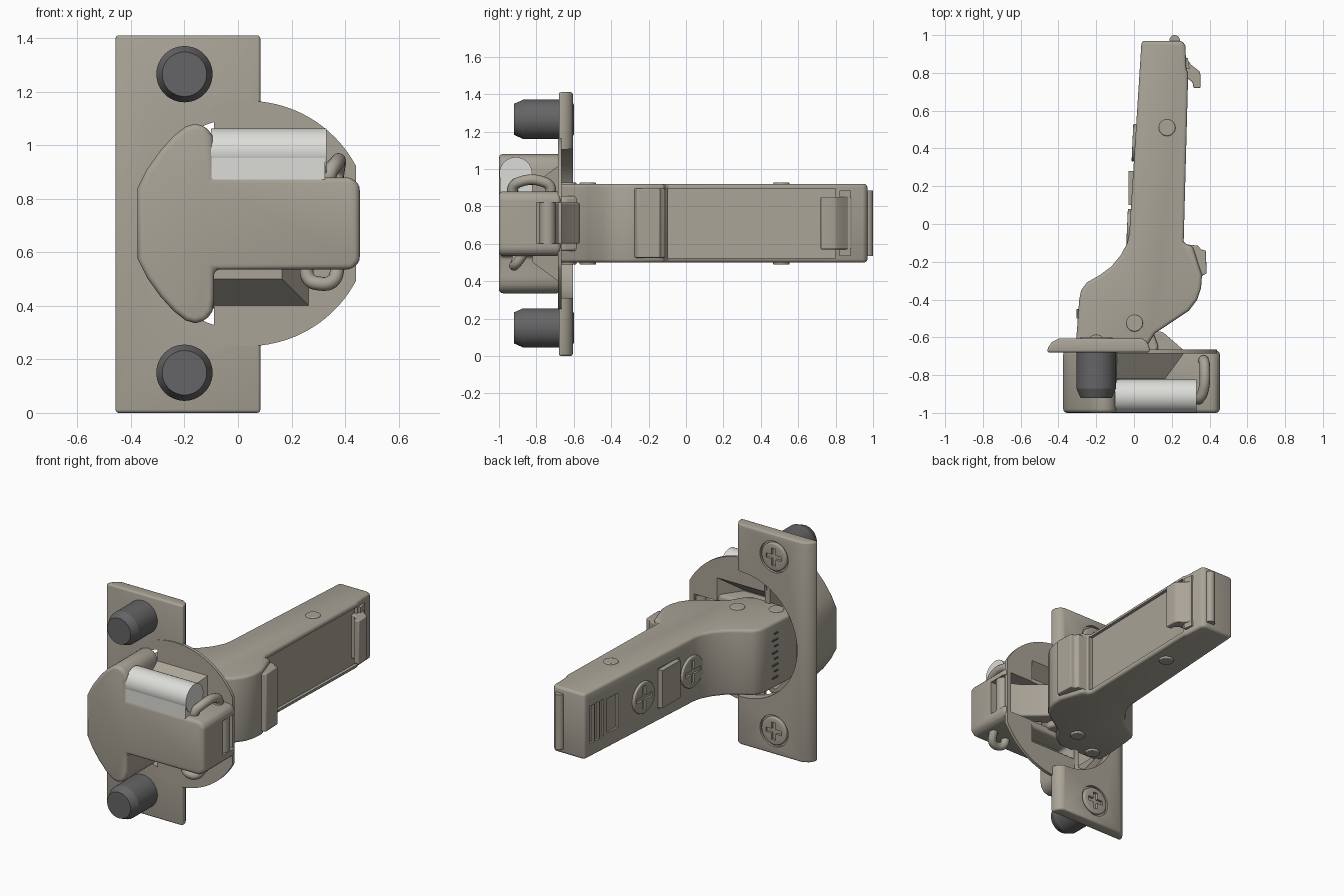
import bpy, bmesh, math
from mathutils import Vector, Matrix

if "Cube" in bpy.data.objects:
    bpy.data.objects.remove(bpy.data.objects["Cube"])

def mat(name, c):
    m = bpy.data.materials.new(name)
    m.diffuse_color = (*c, 1)
    m.use_nodes = True
    m.node_tree.nodes["Principled BSDF"].inputs["Base Color"].default_value = m.diffuse_color
    return m

TAN = mat("tan_metal", (0.40, 0.37, 0.31))
DARK = mat("dark_plastic", (0.13, 0.13, 0.135))
LIGHT = mat("light_plastic", (0.72, 0.72, 0.69))
ZC = 0.7075

def finish(name, bm, m=TAN, bevel=0, seg=3):
    bmesh.ops.recalc_face_normals(bm, faces=bm.faces[:])
    me = bpy.data.meshes.new(name)
    bm.to_mesh(me)
    bm.free()
    ob = bpy.data.objects.new(name, me)
    bpy.context.collection.objects.link(ob)
    me.materials.append(m)
    if bevel:
        b = ob.modifiers.new("bevel", 'BEVEL')
        b.width, b.segments, b.limit_method = bevel, seg, 'ANGLE'
        b.angle_limit = math.radians(40)
    return ob

def prism(name, pts, axis, a, b, m=TAN, bevel=0):
    """Extrude an outline: (x,y) points along z, or (x,z) points along y."""
    bm = bmesh.new()
    f = bm.faces.new([bm.verts.new((u, v, a) if axis == 'z' else (u, a, v)) for u, v in pts])
    r = bmesh.ops.extrude_face_region(bm, geom=[f])
    vs = [g for g in r['geom'] if isinstance(g, bmesh.types.BMVert)]
    bmesh.ops.translate(bm, verts=vs, vec=(0, 0, b - a) if axis == 'z' else (0, b - a, 0))
    return finish(name, bm, m, bevel)

def frustum(name, y0, r0, y1, r1, m=TAN, bevel=0):
    bm = bmesh.new()
    for y, (xa, xb, za, zb) in ((y0, r0), (y1, r1)):
        for x in (xa, xb):
            for z in (za, zb):
                bm.verts.new((x, y, z))
    bmesh.ops.convex_hull(bm, input=bm.verts[:])
    bmesh.ops.dissolve_limit(bm, angle_limit=0.01, verts=bm.verts[:], edges=bm.edges[:])
    return finish(name, bm, m, bevel)

def box(name, x, y, z, m=TAN, bevel=0):
    return frustum(name, y[0], (*x, *z), y[1], (*x, *z), m, bevel)

def rod(name, p, q, r, m=TAN, bevel=0, r2=None):
    p, q = Vector(p), Vector(q)
    d = q - p
    bm = bmesh.new()
    bmesh.ops.create_cone(bm, cap_ends=True, segments=48, radius1=r, radius2=r if r2 is None else r2, depth=d.length,
                          matrix=Matrix.Translation((p + q) / 2) @ d.to_track_quat('Z', 'Y').to_matrix().to_4x4())
    return finish(name, bm, m, bevel)

def cut(ob, *cutters, keep=False):
    for c in cutters:
        ob.modifiers.new("cut", 'BOOLEAN').object = c
        ob.modifiers[-1].operation = 'DIFFERENCE'
    dg = bpy.context.evaluated_depsgraph_get()
    me = bpy.data.meshes.new_from_object(ob.evaluated_get(dg))
    ob.modifiers.clear()
    ob.data = me
    if not keep:
        for c in cutters:
            bpy.data.objects.remove(c)

def wire(name, pts, r):
    cu = bpy.data.curves.new(name, 'CURVE')
    cu.dimensions, cu.bevel_depth, cu.bevel_resolution, cu.use_fill_caps = '3D', r, 4, True
    s = cu.splines.new('BEZIER')
    s.bezier_points.add(len(pts) - 1)
    for bp, p in zip(s.bezier_points, pts):
        bp.co = p
        bp.handle_left_type = bp.handle_right_type = 'AUTO'
    cu.materials.append(TAN)
    ob = bpy.data.objects.new(name, cu)
    bpy.context.collection.objects.link(ob)

# mounting flange with round opening
flange = prism("flange", [(-.46, -.68), (-.455, -.655), (-.435, -.625), (-.395, -.605), (.04, -.605),
                          (.065, -.62), (.08, -.645), (.085, -.68)], 'z', 0, 1.41, bevel=.012)
cut(flange, rod("hole", (.036, -.8, ZC), (.036, -.5, ZC), .4))

# dowels and cross-head screws on the flange
for i, z in enumerate((.15, 1.265)):
    rod(f"dowel_{i}", (-.2, -.87, z), (-.2, -.67, z), .105, DARK)
    rod(f"dowel_tip_{i}", (-.2, -.87, z), (-.2, -.92, z), .105, DARK, r2=.083)
    ring = rod("ring", (-.2, -.62, z), (-.2, -.58, z), .1)
    cut(flange, ring)
    s = rod(f"flange_screw_{i}", (-.2, -.63, z), (-.2, -.6, z), .088, bevel=.008)
    cut(s, box("c1", (-.255, -.145), (-.615, -.5), (z - .014, z + .014)),
        box("c2", (-.214, -.186), (-.615, -.5), (z - .055, z + .055)))

# cup housing
half = [(-.375, .84), (-.34, .91), (-.29, .98), (-.24, 1.035), (-.195, 1.07), (-.16, 1.08), (-.12, 1.07),
        (-.095, 1.035), (-.09, .99), (-.09, .88), (.425, .88), (.455, .85)]
cup = prism("cup", half + [(x, 2 * ZC - z) for x, z in reversed(half)], 'y', -1, -.67, bevel=.03)
core = box("core", (-.34, .41), (-.95, -.5), (.572, .843))
pocket_cut = frustum("pocket_cut", -.8, (-.09, .15, .53, .885), -.6, (-.09, .29, .375, 1.04))
cut(cup, prism("wing_cut", [(-.33, .83), (-.17, 1.03), (-.125, 1.03), (-.125, .385), (-.17, .385), (-.33, .585)],
               'y', -.95, -.5),
    box("barrel_notch", (.38, .5), (-.8, -.6), (.6, .82)))
cut(cup, core, keep=True)

# sloped pocket behind the damper, and the disc rim
pocket = frustum("cup_pocket", -.82, (-.1, .165, .5, .915), -.67, (-.1, .275, .39, 1.025))
cut(pocket, pocket_cut, core, keep=True)
a0, a1 = math.asin(.215 / .458), math.pi - math.acos(.126 / .458)
arc = [(.036 + .458 * math.cos(a0 + (a1 - a0) * i / 24), .458 * math.sin(a0 + (a1 - a0) * i / 24)) for i in range(25)]
disc = prism("disc_rim", [(x, ZC + z) for x, z in arc] + [(x, ZC - z) for x, z in reversed(arc)], 'y', -.685, -.665)
cut(disc, pocket_cut, core)

# damper cylinder beside the cup
rod("damper", (-.1, -.91, .975), (.33, -.91, .975), .088, LIGHT)
box("damper_body", (-.1, .325), (-.995, -.822), (.86, .975), LIGHT)

# spring wires, hinge barrel and links
wire("spring_upper", [(.335, -.92, .85), (.345, -.925, .9), (.365, -.89, .93), (.375, -.76, .93),
                      (.37, -.725, .9), (.365, -.73, .85)], .028)
wire("spring_lower", [(.255, -.9, .56), (.265, -.91, .5), (.305, -.92, .483), (.35, -.91, .49),
                      (.37, -.88, .53), (.37, -.86, .57)], .026)
rod("hinge_barrel", (.41, -.74, .6), (.41, -.74, .82), .042)
rod("hinge_pin", (.41, -.74, .55), (.41, -.74, .86), .018)
prism("outer_link", [(.4, -.785), (.42, -.755), (.3, -.7), (.15, -.57), (.08, -.57), (.1, -.66), (.27, -.76)],
      'z', .6, .82, bevel=.01)
prism("inner_lever", [(-.22, -.9), (-.12, -.92), (.08, -.78), (.13, -.65), (.1, -.57), (-.2, -.6)],
      'z', .56, .855, bevel=.015)

# arm
def lx(y):
    return .04 + (y - .97) * .0637

arm = prism("arm", [(.04, .97), (.255, .97), (.272, .945), (.277, .82), (.287, .8), (.263, -.09), (.275, -.11),
                    (.31, -.115), (.36, -.27), (.355, -.34), (.335, -.4), (.29, -.46), (.2, -.52), (.11, -.58),
                    (.06, -.66), (0, -.7), (-.3, -.7), (-.305, -.6), (-.29, -.4), (-.28, -.35), (-.25, -.31),
                    (-.18, -.27), (-.12, -.225), (-.07, -.165), (-.035, -.1), (-.025, -.05)],
            'z', .5, .92, bevel=.018)
slots = [(.9, .018, .12), (.855, .018, .12), (.81, .018, .12), (.71, .05, .11), (.19, .1, .13)]
cut(arm, prism("panel_cut", [(.267, .8), (.35, .8), (.35, -.1), (.244, -.1)], 'z', .525, .895),
    *[box("slot", (lx(y) - .06, lx(y) + .012), (y - w, y + w), (ZC - h, ZC + h)) for y, w, h in slots])
box("slot_plate", (lx(.19) - .02, lx(.19) + .03), (.1, .28), (ZC - .12, ZC + .12))
# small scale marks on the root of the arm
for i in range(8):
    z = .57 + i * .04
    box(f"scale_mark_{i}", (-.304, -.28), (-.5, -.47 if i % 2 else -.45), (z - .004, z + .004), DARK)

# adjusting screws on the arm
for i, y in enumerate((.43, -.02)):
    x = lx(y)
    s = rod(f"arm_screw_{i}", (x + .03, y - .002, ZC), (x - .014, y, ZC), .1, bevel=.006)
    cut(s, box("c1", (x - .1, x + .006), (y - .075, y + .075), (ZC - .014, ZC + .014)),
        box("c2", (x - .1, x + .006), (y - .014, y + .014), (ZC - .075, ZC + .075)))

# rivets through the arm
for i, (x, y) in enumerate(((.003, -.525), (.175, .51), (-.2, -.63))):
    rod(f"rivet_{i}", (x, y, .488), (x, y, .927), .044, bevel=.006)

# side block, latch hook and tail lip
prism("side_block", [(.25, -.105), (.34, -.115), (.355, -.135), (.38, -.14), (.385, -.26), (.36, -.275), (.3, -.3)],
      'z', .525, .895, bevel=.006)
prism("latch_hook", [(.26, .9), (.275, .885), (.3, .845), (.345, .81), (.352, .79), (.352, .72), (.315, .72),
                     (.31, .75), (.285, .77), (.26, .77)], 'z', .57, .85, bevel=.006)
prism("latch_pad", [(.255, .88), (.285, .88), (.295, .82), (.255, .82)], 'z', .535, .885)
rod("tail_lip", (.215, .972, .535), (.215, .972, .885), .028)

# smooth shading with crisp edges
for o in bpy.data.objects:
    o.select_set(o.type == 'MESH')
bpy.context.view_layer.objects.active = arm
bpy.ops.object.shade_smooth_by_angle(angle=math.radians(35))
